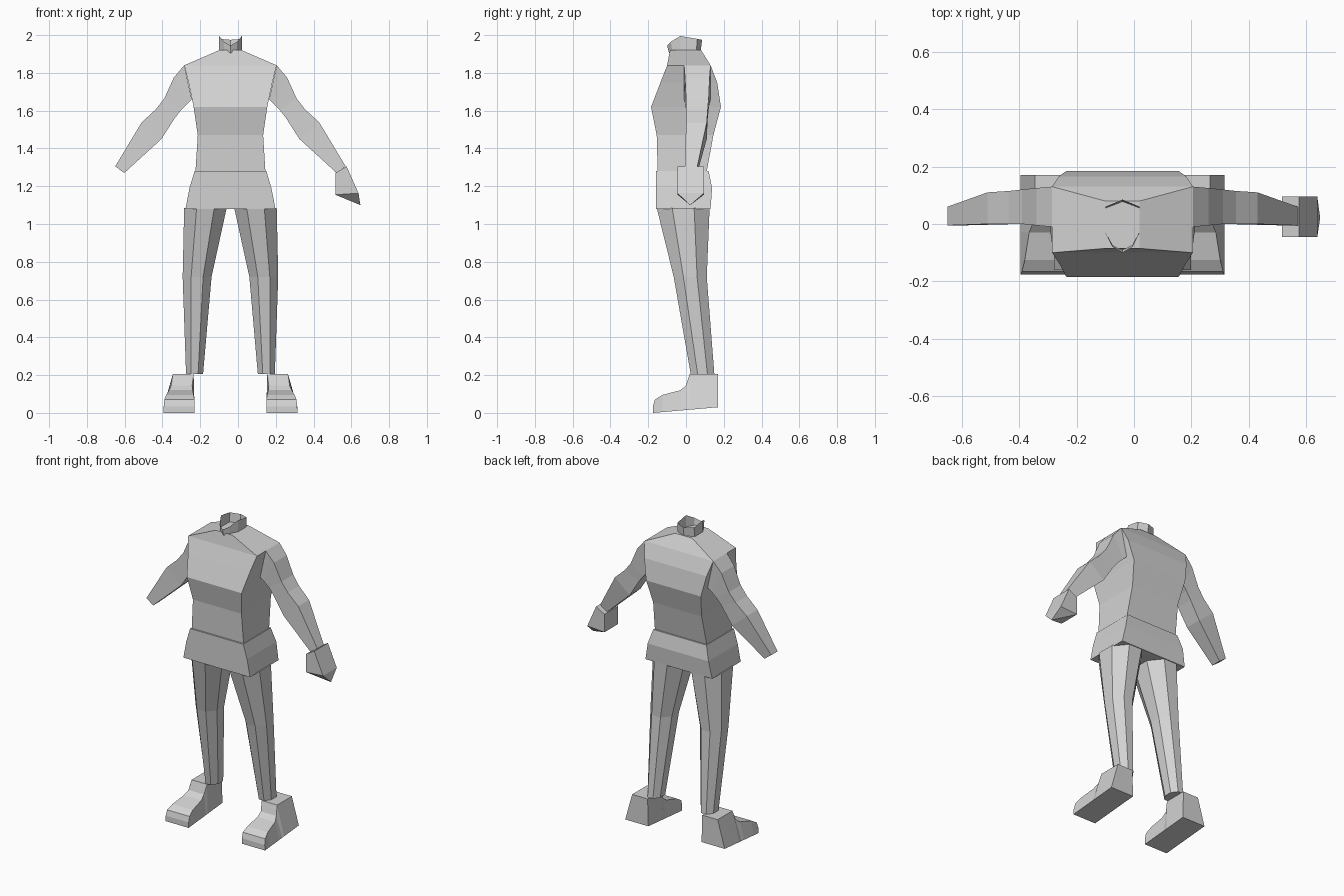
import bpy, bmesh, math

if "Cube" in bpy.data.objects:
    bpy.data.objects.remove(bpy.data.objects["Cube"])

CX = -0.04  # body centre line

cloth = bpy.data.materials.new("light_grey")
cloth.diffuse_color = (0.65, 0.65, 0.65, 1)
cloth.use_nodes = True
cloth.node_tree.nodes["Principled BSDF"].inputs["Base Color"].default_value = cloth.diffuse_color


def finish(bm, name):
    bmesh.ops.recalc_face_normals(bm, faces=bm.faces[:])
    me = bpy.data.meshes.new(name)
    bm.to_mesh(me)
    bm.free()
    me.materials.append(cloth)
    ob = bpy.data.objects.new(name, me)
    bpy.context.collection.objects.link(ob)
    return ob


def loft(name, rings, caps=True):
    """Skin a list of equal-length closed rings."""
    bm = bmesh.new()
    rows = [[bm.verts.new(p) for p in ring] for ring in rings]
    n = len(rows[0])
    for a, b in zip(rows, rows[1:]):
        for i in range(n):
            j = (i + 1) % n
            bm.faces.new((a[i], a[j], b[j], b[i]))
    if caps:
        bm.faces.new(rows[0])
        bm.faces.new(rows[-1])
    return finish(bm, name)


def box_ring(z, half, y0, y1):
    return [(CX - half, y0, z), (CX + half, y0, z), (CX + half, y1, z), (CX - half, y1, z)]


def mx(x, side):
    """Mirror x about the body centre line."""
    return x if side > 0 else 2 * CX - x


# Torso with sloping shoulders: z, half width, front y, back y
loft("torso", [box_ring(*r) for r in [
    (1.28, 0.185, -0.15, 0.11), (1.47, 0.173, -0.155, 0.145),
    (1.62, 0.195, -0.185, 0.185), (1.75, 0.222, -0.135, 0.165),
    (1.84, 0.245, -0.10, 0.13), (1.92, 0.06, -0.085, 0.08)]])

# Flared shirt hem
loft("shirt_hem", [box_ring(*r) for r in [
    (1.08, 0.238, -0.16, 0.13), (1.19, 0.217, -0.16, 0.138), (1.28, 0.19, -0.16, 0.12)]])

# Open collar: x offset, y, top z, going round from the front
half_collar = [(0.035, -0.08, 1.965), (0.06, -0.03, 1.995), (0.06, 0.06, 1.98)]
collar = ([(0, -0.10, 1.945)] + half_collar + [(0, 0.085, 1.975)]
          + [(-x, y, z) for x, y, z in reversed(half_collar)])
loft("collar", [[(CX + x, y * 0.9, 1.905) for x, y, z in collar],
                [(CX + x, y, z) for x, y, z in collar]], caps=False)

# Arm sections: upper x, z, lower x, z, front y, back y
arm = [(0.205, 1.84, 0.165, 1.66, -0.01, 0.13),
       (0.26, 1.775, 0.185, 1.64, -0.005, 0.125),
       (0.31, 1.665, 0.22, 1.605, 0.0, 0.12),
       (0.355, 1.607, 0.255, 1.56, 0.0, 0.115),
       (0.43, 1.538, 0.325, 1.45, 0.0, 0.11),
       (0.57, 1.305, 0.522, 1.27, -0.005, 0.06)]

# Leg sections: z, inner x, outer x, front y, back y
leg = [(1.085, -0.02, 0.205, -0.155, 0.125), (0.72, 0.06, 0.213, -0.065, 0.11),
       (0.205, 0.105, 0.195, 0.025, 0.15)]

# Shoe profile: y, top z, inner x, outer x at that height
shoe = [(0.17, 0.205, 0.155, 0.265), (0.02, 0.205, 0.155, 0.265), (0.0, 0.145, 0.163, 0.273),
        (-0.03, 0.12, 0.16, 0.285), (-0.125, 0.095, 0.155, 0.30), (-0.165, 0.07, 0.15, 0.31),
        (-0.175, 0.035, 0.15, 0.313)]


def leg_ring(z, x0, x1, y0, y1, side, n=8):
    cx, cy, rx, ry = (x0 + x1) / 2, (y0 + y1) / 2, (x1 - x0) / 2, (y1 - y0) / 2
    k = 1 / math.cos(math.pi / n)
    angles = [2 * math.pi * (i + 0.5) / n for i in range(n)]
    return [(mx(cx + rx * k * math.cos(a), side), cy + ry * k * math.sin(a), z) for a in angles]


for side, word in ((1, "left"), (-1, "right")):
    loft(word + "_arm", [[(mx(ux, side), y0, uz), (mx(ux, side), y1, uz),
                          (mx(lx, side), y1, lz), (mx(lx, side), y0, lz)]
                         for ux, uz, lx, lz, y0, y1 in arm])
    loft(word + "_leg", [leg_ring(*r, side) for r in leg])
    # Sole rises slightly towards the heel
    loft(word + "_shoe", [[(mx(xi, side), y, z), (mx(xo, side), y, z),
                           (mx(0.315, side), y, 0.03 * (y + 0.175) / 0.345),
                           (mx(0.15, side), y, 0.03 * (y + 0.175) / 0.345)]
                          for y, z, xi, xo in shoe])

# Single pointed hand as a convex block
bm = bmesh.new()
for x, z in ((0.515, 1.27), (0.575, 1.305), (0.515, 1.155), (0.638, 1.163)):
    for y in (-0.045, 0.095):
        bm.verts.new((x, y, z))
bm.verts.new((0.648, 0.022, 1.10))
bmesh.ops.convex_hull(bm, input=bm.verts[:])
bmesh.ops.dissolve_limit(bm, angle_limit=0.02, verts=bm.verts[:], edges=bm.edges[:])
finish(bm, "left_hand")
